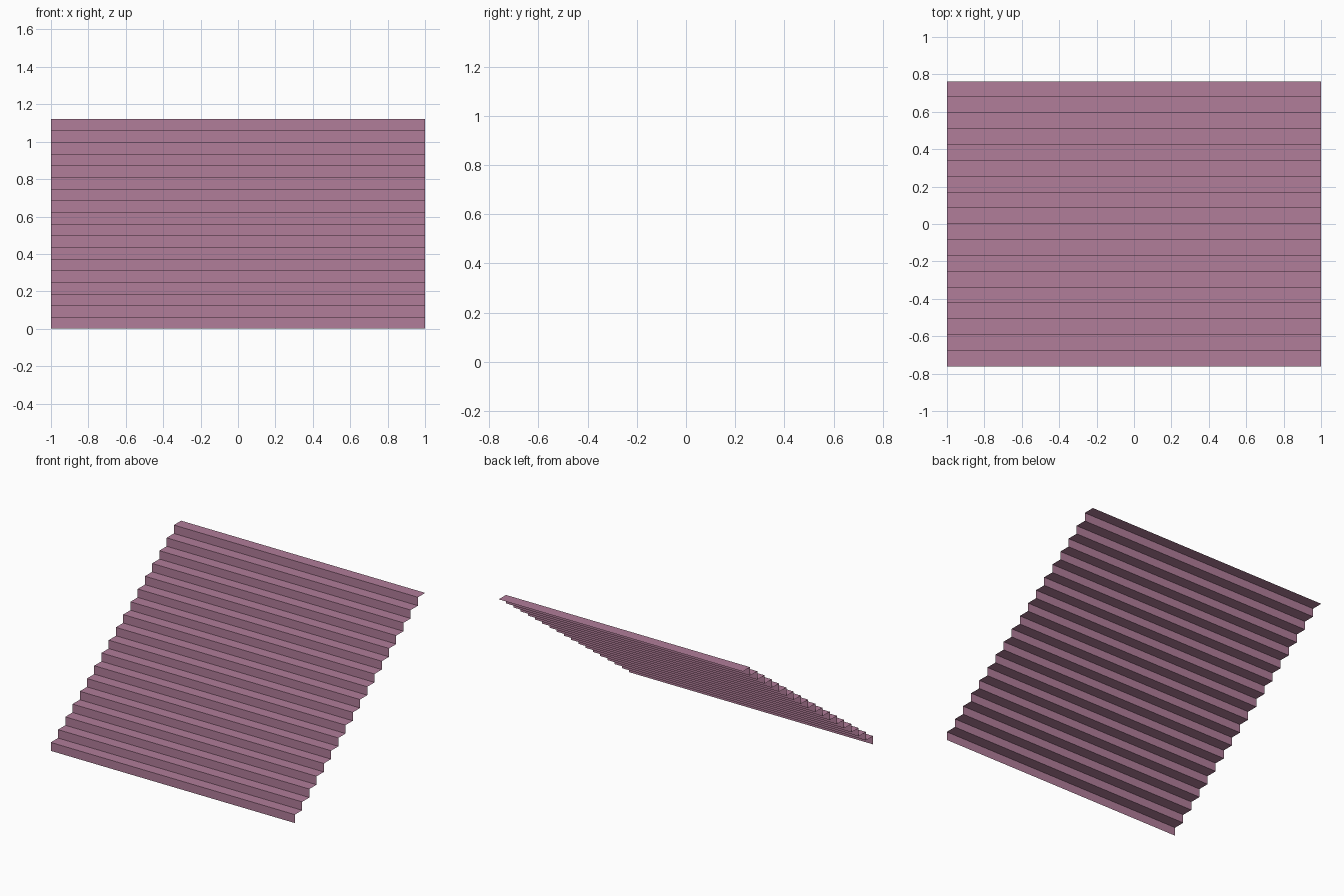
import bpy
import bmesh
from mathutils import Vector

if "Cube" in bpy.data.objects:
    bpy.data.objects.remove(bpy.data.objects["Cube"])

STEPS = 18
WIDTH = 2.0
DEPTH = 1.525
HEIGHT = 1.122
run, rise = DEPTH / STEPS, HEIGHT / STEPS

# Zigzag side profile: riser then tread, from bottom front to top back
profile = [(-DEPTH / 2, 0.0)]
for i in range(STEPS):
    y = -DEPTH / 2 + i * run
    profile += [(y, (i + 1) * rise), (y + run, (i + 1) * rise)]

# Sweep the profile across the width as an open, paper-thin sheet
bm = bmesh.new()
left = [bm.verts.new((-WIDTH / 2, y, z)) for y, z in profile]
right = [bm.verts.new((WIDTH / 2, y, z)) for y, z in profile]
for i in range(len(profile) - 1):
    bm.faces.new((left[i], right[i], right[i + 1], left[i + 1]))

mesh = bpy.data.meshes.new("stair_flight")
bm.to_mesh(mesh)
bm.free()
stairs = bpy.data.objects.new("stair_flight", mesh)
bpy.context.collection.objects.link(stairs)

# Dusty pink surface
mat = bpy.data.materials.new("dusty_pink")
mat.diffuse_color = (0.44, 0.205, 0.32, 1.0)
mat.use_nodes = True
mat.node_tree.nodes["Principled BSDF"].inputs["Base Color"].default_value = mat.diffuse_color
mesh.materials.append(mat)
